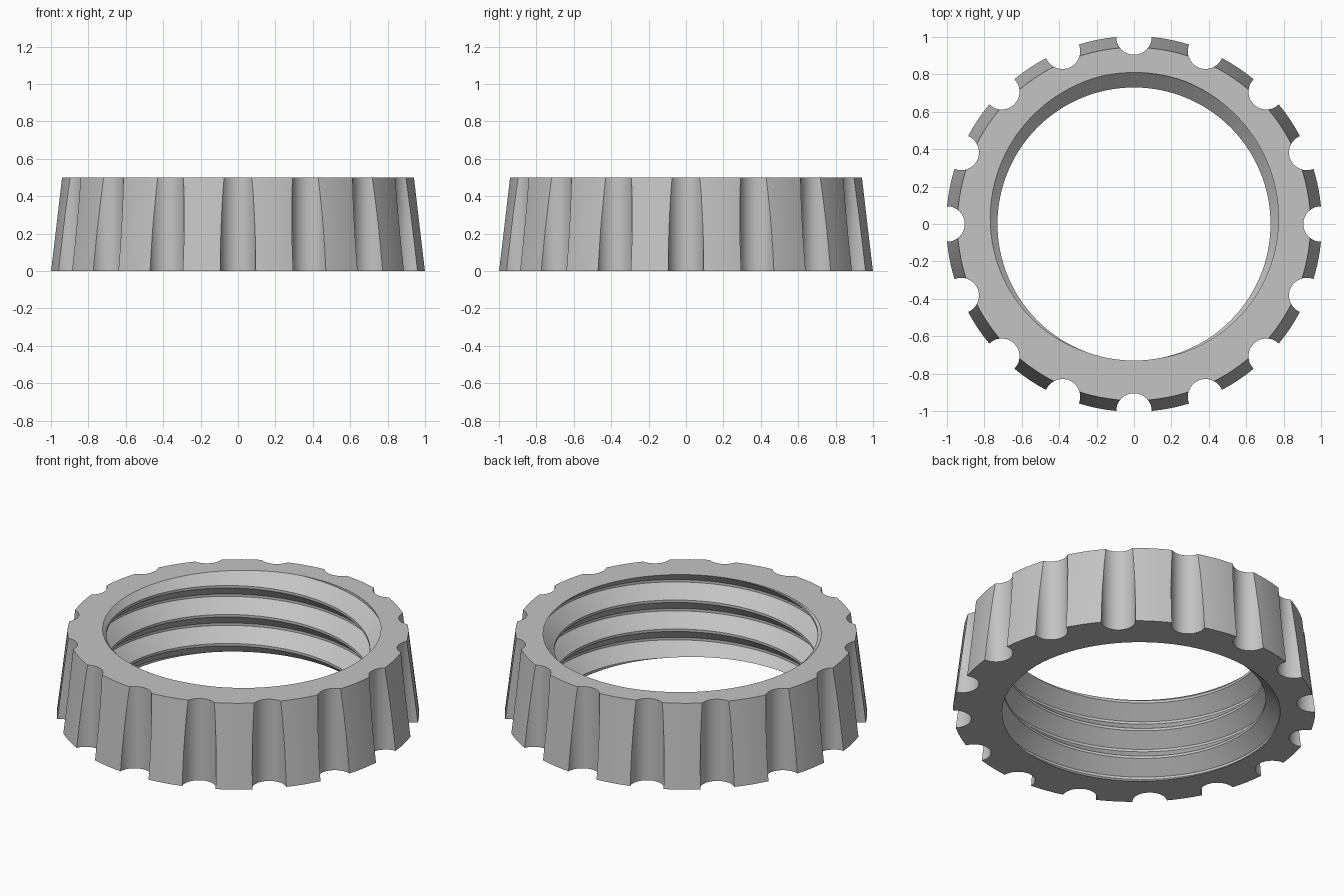
import bpy
import bmesh
from math import cos, sin, pi, tau
from mathutils import Matrix, Vector

cube = bpy.data.objects.get("Cube")
if cube:
    bpy.data.objects.remove(cube, do_unlink=True)

HEIGHT = 0.5
NOTCHES = 16
PITCH = 0.177
MINOR, MAJOR = 0.73, 0.81

grey = bpy.data.materials.new("plain grey")
grey.use_nodes = True
grey.diffuse_color = (0.55, 0.55, 0.55, 1)
grey.node_tree.nodes["Principled BSDF"].inputs["Base Color"].default_value = grey.diffuse_color


def make_object(name, bm):
    bmesh.ops.recalc_face_normals(bm, faces=bm.faces)
    mesh = bpy.data.meshes.new(name)
    bm.to_mesh(mesh)
    bm.free()
    mesh.materials.append(grey)
    obj = bpy.data.objects.new(name, mesh)
    bpy.context.collection.objects.link(obj)
    return obj


def threaded_plug(steps=128, turns=7):
    """Solid screw whose helical ridge carves the internal thread."""
    bm = bmesh.new()
    # One pitch of the thread: crest, slope out, root, slope back
    profile = [(0.0, MINOR), (0.085, MINOR), (0.5, MAJOR), (0.585, MAJOR), (1.0, MINOR)]
    # The middle of a groove meets the top face at the back of the ring
    start = HEIGHT - PITCH * (0.24 + 0.5425 + 4)
    columns = []
    for i in range(steps * turns + 1):
        a = tau * i / steps
        columns.append([bm.verts.new((r * cos(a), r * sin(a), start + PITCH * (i / steps + f)))
                        for f, r in profile])
    for c, d in zip(columns, columns[1:]):
        for j in range(len(profile) - 1):
            bm.faces.new((c[j], d[j], d[j + 1], c[j + 1]))
    bmesh.ops.remove_doubles(bm, verts=bm.verts, dist=1e-5)
    # Close both ends with fans to the axis
    middle = start + PITCH * (turns + 1) / 2
    rims = [e for e in bm.edges if e.is_boundary]
    for side in (-1, 1):
        hub = bm.verts.new((0, 0, middle + side * PITCH * turns / 2))
        for e in rims:
            if (sum(v.co.z for v in e.verts) / 2 - middle) * side > 0:
                bm.faces.new((*e.verts, hub))
    return make_object("thread_cutter", bm)


def grip_cutters():
    """Ring of upright rods that scoop the grip notches."""
    bm = bmesh.new()
    for i in range(NOTCHES):
        a = tau * i / NOTCHES
        place = Matrix.Rotation(a, 4, "Z") @ Matrix.Translation(Vector((1.0, 0, HEIGHT / 2)))
        bmesh.ops.create_cone(bm, cap_ends=True, segments=48, radius1=0.095,
                              radius2=0.095, depth=HEIGHT * 2, matrix=place)
    return make_object("notch_cutter", bm)


# Tapered ring body
bm = bmesh.new()
bmesh.ops.create_cone(bm, cap_ends=True, segments=128, radius1=1.004, radius2=0.944,
                      depth=HEIGHT, matrix=Matrix.Translation((0, 0, HEIGHT / 2)))
ring = make_object("threaded_ring", bm)

# Carve the notches and the threaded bore
bpy.ops.object.select_all(action="DESELECT")
bpy.context.view_layer.objects.active = ring
ring.select_set(True)
for cutter in (grip_cutters(), threaded_plug()):
    cutter.hide_render = True
    mod = ring.modifiers.new("carve", "BOOLEAN")
    mod.operation = "DIFFERENCE"
    mod.solver = "EXACT"
    mod.object = cutter
    bpy.ops.object.modifier_apply(modifier=mod.name)
    bpy.data.objects.remove(cutter, do_unlink=True)

bpy.ops.object.shade_smooth_by_angle(angle=pi / 6)
